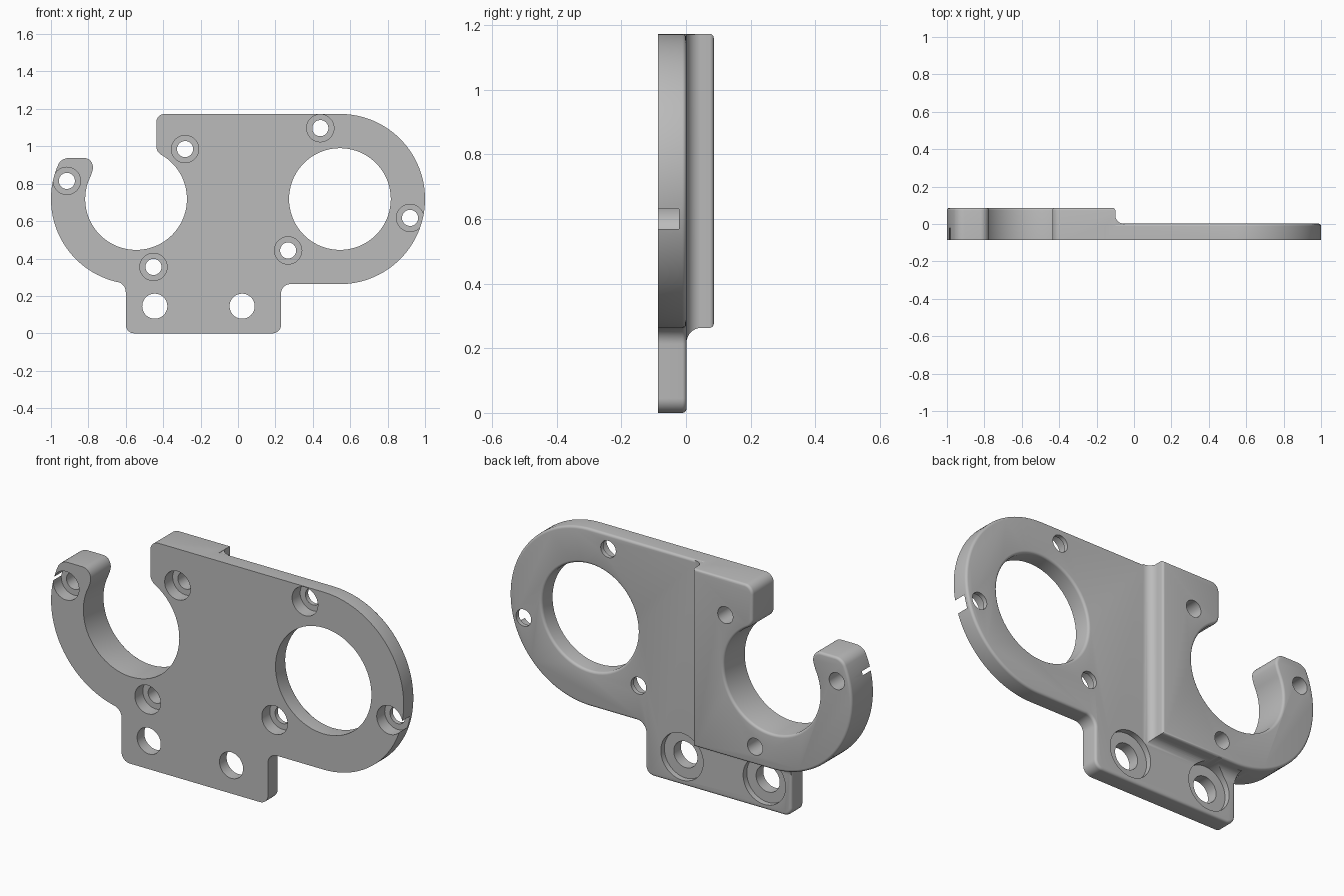
import bpy, bmesh
from math import sin, cos, pi, radians
from mathutils import Vector

cube = bpy.data.objects.get("Cube")
if cube:
    bpy.data.objects.remove(cube, do_unlink=True)

FRONT, STEP, BACK = -0.086, 0.0015, 0.086
TOP, BASE = 1.173, 0.263
MID, OUTER, INNER = 0.718, 0.455, 0.272
LEFT, RIGHT = (-0.545, MID), (0.545, MID)

metal = bpy.data.materials.new("grey metal")
metal.use_nodes = True
metal.diffuse_color = (0.5, 0.5, 0.5, 1)
metal.node_tree.nodes["Principled BSDF"].inputs["Base Color"].default_value = (0.5, 0.5, 0.5, 1)


def arc(c, r, a, b, step=3):
    n = max(2, round(abs(b - a) / step))
    angles = [radians(a + (b - a) * i / n) for i in range(n + 1)]
    return [(c[0] + r * cos(t), c[1] + r * sin(t)) for t in angles]


def circle(c, r):
    return arc(c, r, 0, 360, 5)[:-1]


def corner(a, p, b, n=8):
    """Round corner from a to b, tangent to a-p and p-b."""
    a, p, b = Vector(a), Vector(p), Vector(b)
    w = sin((a - p).angle(b - p) / 2)
    pts = []
    for i in range(n + 1):
        t = i / n
        k = ((1 - t) ** 2, 2 * t * (1 - t) * w, t * t)
        pts.append(tuple((a * k[0] + p * k[1] + b * k[2]) / sum(k)))
    return pts


def inset(pts, d):
    """Move a clockwise outline inward by d."""
    out = []
    for i, p in enumerate(pts):
        p = Vector(p)
        u = (p - Vector(pts[i - 1])).normalized()
        v = (Vector(pts[(i + 1) % len(pts)]) - p).normalized()
        n1, n2 = Vector((u.y, -u.x)), Vector((v.y, -v.x))
        out.append(tuple(p + (n1 + n2) * d / max(0.4, 1 + n1.dot(n2))))
    return out


def clean(pts):
    return [p for i, p in enumerate(pts)
            if (Vector(p) - Vector(pts[i - 1])).length > 0.0005]


def loft(name, layers):
    """Solid through matching (x, z) rings, each at its own y."""
    bm = bmesh.new()
    rings = [[bm.verts.new((x, y, z)) for x, z in ring] for ring, y in layers]
    for a, b in zip(rings, rings[1:]):
        for i in range(len(a)):
            j = (i + 1) % len(a)
            bm.faces.new((a[i], a[j], b[j], b[i]))
    bm.faces.new(rings[0])
    bm.faces.new(rings[-1])
    bmesh.ops.recalc_face_normals(bm, faces=bm.faces[:])
    me = bpy.data.meshes.new(name)
    bm.to_mesh(me)
    bm.free()
    me.materials.append(metal)
    ob = bpy.data.objects.new(name, me)
    bpy.context.collection.objects.link(ob)
    return ob


def slab(name, pts, back, r=0.013):
    """Slab with a sharp front edge and a rounded back edge."""
    pts = clean(pts)
    layers = [(pts, FRONT)]
    for i in range(5):
        t = i / 4 * pi / 2
        layers.append((inset(pts, r * (1 - cos(t))), back - r + r * sin(t)))
    return loft(name, layers)


def combine(ob, other, operation):
    mod = ob.modifiers.new(operation.title(), 'BOOLEAN')
    mod.operation, mod.solver, mod.object = operation, 'EXACT', other
    bpy.context.view_layer.objects.active = ob
    bpy.ops.object.modifier_apply(modifier=mod.name)
    bpy.data.objects.remove(other, do_unlink=True)


# Thin plate with the mounting tab; its inner end sits inside the thick part
thin = arc(RIGHT, OUTER, 90, -90)
thin += corner((0.28, BASE), (0.23, BASE), (0.23, BASE - 0.05))
thin += corner((0.23, 0.045), (0.23, 0), (0.185, 0))
thin += corner((-0.555, 0), (-0.6, 0), (-0.6, 0.045))
thin += corner((-0.6, 0.22), (-0.6, 0.264), (-0.64, 0.273))
thin += [(-0.62, 0.31), (-0.15, 0.31), (-0.15, TOP)]
plate = slab("bracket_plate", thin, STEP)

# Thick part with the open hook
hook = [(-0.1, TOP), (-0.1, BASE)]
hook += arc(LEFT, OUTER, 270, 156)
hook += corner((-0.961, 0.903), (-0.945, 0.937), (-0.905, 0.937))
hook += corner((-0.82, 0.937), (-0.775, 0.937), (-0.775, 0.885))
hook += corner((-0.775, 0.885), (-0.778, 0.86), (-0.797, 0.82))
hook += arc(LEFT, INNER, 158, 420)
hook += corner((-0.409, 0.9535), (-0.437, 0.97), (-0.437, 1.0))
hook += corner((-0.437, TOP - 0.045), (-0.437, TOP), (-0.392, TOP))
combine(plate, slab("hook_body", hook, BACK), 'UNION')

# Cove where the thick part steps down to the plate
COVE = 0.047
layers = []
for i in range(-1, 9):
    t = max(i, 0) / 8 * pi / 2
    d = COVE * (1 - sin(t)) - 0.0005
    y = STEP + COVE * (1 - cos(t)) if i >= 0 else STEP - 0.03
    x, z = -0.1 + d, BASE - d
    layers.append(([(-0.14, TOP - 0.002), (x, TOP - 0.002), (x, z),
                    (-0.598, z), (-0.598, 0.31), (-0.14, 0.31)], y))
combine(plate, loft("step_cove", layers), 'UNION')


def drill(c, profile):
    cutter = loft("drill", [(circle(c, r), y) for y, r in profile])
    cutter.hide_render = True
    combine(plate, cutter, 'DIFFERENCE')


# Large round opening with a rounded back edge
rim = [(FRONT - 0.02, INNER)]
for i in range(5):
    t = i / 4 * pi / 2
    rim.append((STEP - 0.013 + 0.013 * sin(t), INNER + 0.013 * (1 - cos(t))))
drill(RIGHT, rim + [(STEP + 0.02, rim[-1][1])])

# Screw holes, counterbored from the front
for c in [(-0.915, 0.815), (-0.283, 0.985), (-0.452, 0.355),
          (0.44, 1.097), (0.268, 0.443), (0.92, 0.617)]:
    drill(c, [(FRONT - 0.02, 0.073), (-0.021, 0.073), (-0.021, 0.043), (0.12, 0.043)])

# Tab holes, counterbored from the back
for x in (-0.445, 0.022):
    drill((x, 0.145), [(FRONT - 0.02, 0.067), (-0.028, 0.067), (-0.028, 0.12), (0.12, 0.12)])

bpy.ops.object.select_all(action='DESELECT')
plate.select_set(True)
bpy.context.view_layer.objects.active = plate
bpy.ops.object.shade_smooth_by_angle(angle=radians(30))
